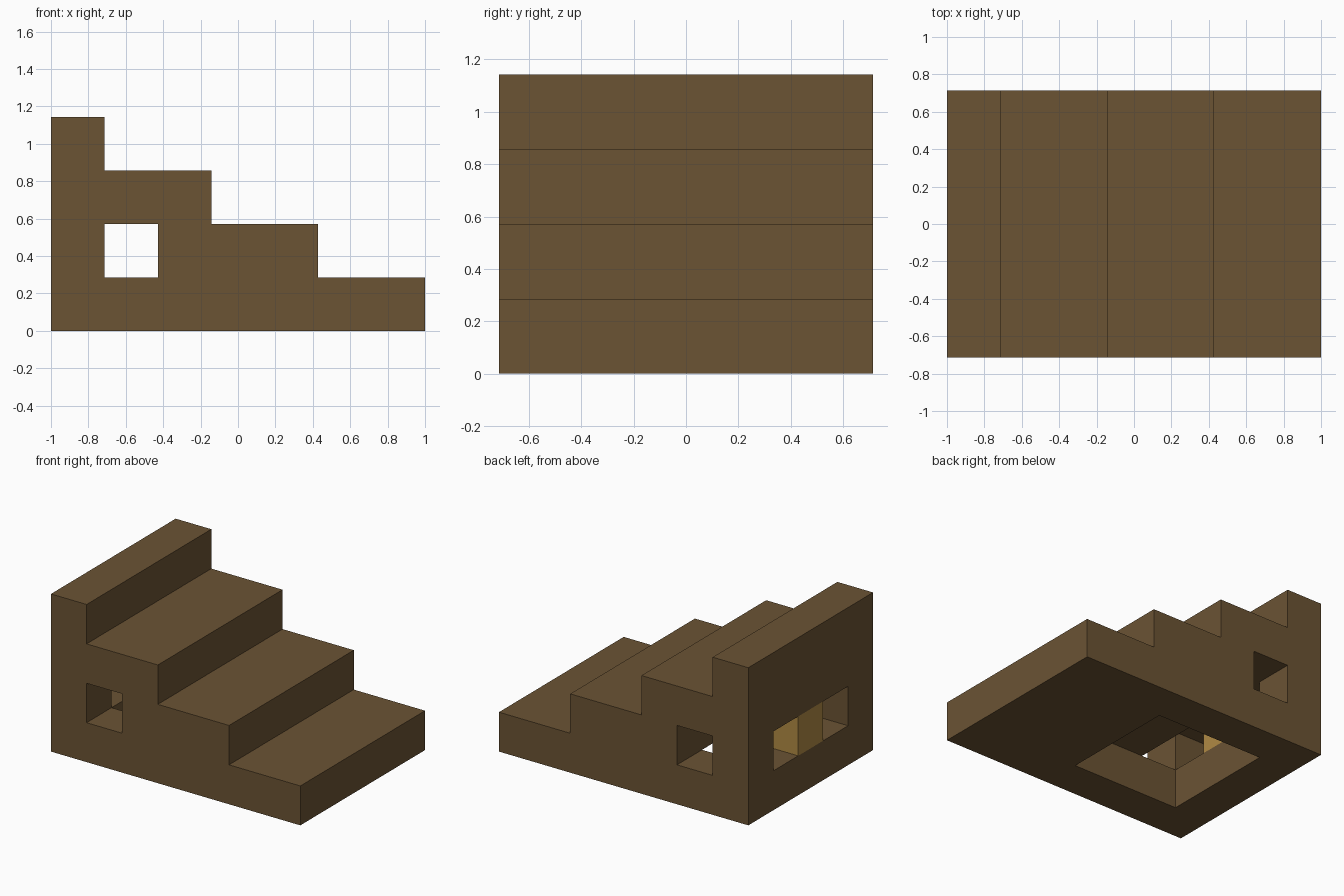
import bpy
import bmesh

if "Cube" in bpy.data.objects:
    bpy.data.objects.remove(bpy.data.objects["Cube"], do_unlink=True)

U = 2 / 7           # one block; the model is 7 x 5 x 4 blocks


def material(name, rgb):
    mat = bpy.data.materials.new(name)
    mat.use_nodes = True
    mat.diffuse_color = (*rgb, 1)
    mat.node_tree.nodes["Principled BSDF"].inputs["Base Color"].default_value = (*rgb, 1)
    return mat


def prism(name, profile, y0, y1, mat=None):
    """Extrude an x-z profile, given in blocks, from y0 to y1."""
    bm = bmesh.new()
    verts = [bm.verts.new(((x - 3.5) * U, (y0 - 2.5) * U, z * U)) for x, z in profile]
    face = bm.faces.new(verts)
    out = bmesh.ops.extrude_face_region(bm, geom=[face])
    moved = [v for v in out["geom"] if isinstance(v, bmesh.types.BMVert)]
    bmesh.ops.translate(bm, verts=moved, vec=(0, (y1 - y0) * U, 0))
    bmesh.ops.recalc_face_normals(bm, faces=bm.faces)
    mesh = bpy.data.meshes.new(name)
    bm.to_mesh(mesh)
    bm.free()
    if mat:
        mesh.materials.append(mat)
    obj = bpy.data.objects.new(name, mesh)
    bpy.context.collection.objects.link(obj)
    return obj


def rect(x0, x1, z0, z1):
    return [(x0, z0), (x1, z0), (x1, z1), (x0, z1)]


def cut(obj, cutter):
    mod = obj.modifiers.new("cut", "BOOLEAN")
    mod.operation = "DIFFERENCE"
    mod.solver = "EXACT"
    mod.object = cutter
    bpy.context.view_layer.objects.active = obj
    bpy.ops.object.modifier_apply(modifier=mod.name)
    bpy.data.objects.remove(cutter, do_unlink=True)


brown = material("brown", (0.147, 0.087, 0.034))
tan = material("golden tan", (0.434, 0.254, 0.058))

# Stepped body
steps = [(0, 0), (7, 0), (7, 1), (5, 1), (5, 2), (3, 2), (3, 3), (1, 3), (1, 4), (0, 4)]
body = prism("stepped_body", steps, 0, 5, brown)

# Underside pit joined to the wide window in the tall wall
hollow = [(-1, 1), (1, 1), (1, -1), (4, -1), (4, 1), (2, 1), (2, 2), (-1, 2)]
cut(body, prism("hollow_cutter", hollow, 1, 4))

# Square tunnel from front to back
cut(body, prism("tunnel_cutter", rect(1, 2, 1, 2), -1, 6))

# Block dividing the window in two
prism("window_block", rect(0, 1, 1, 2), 2, 3, tan)
